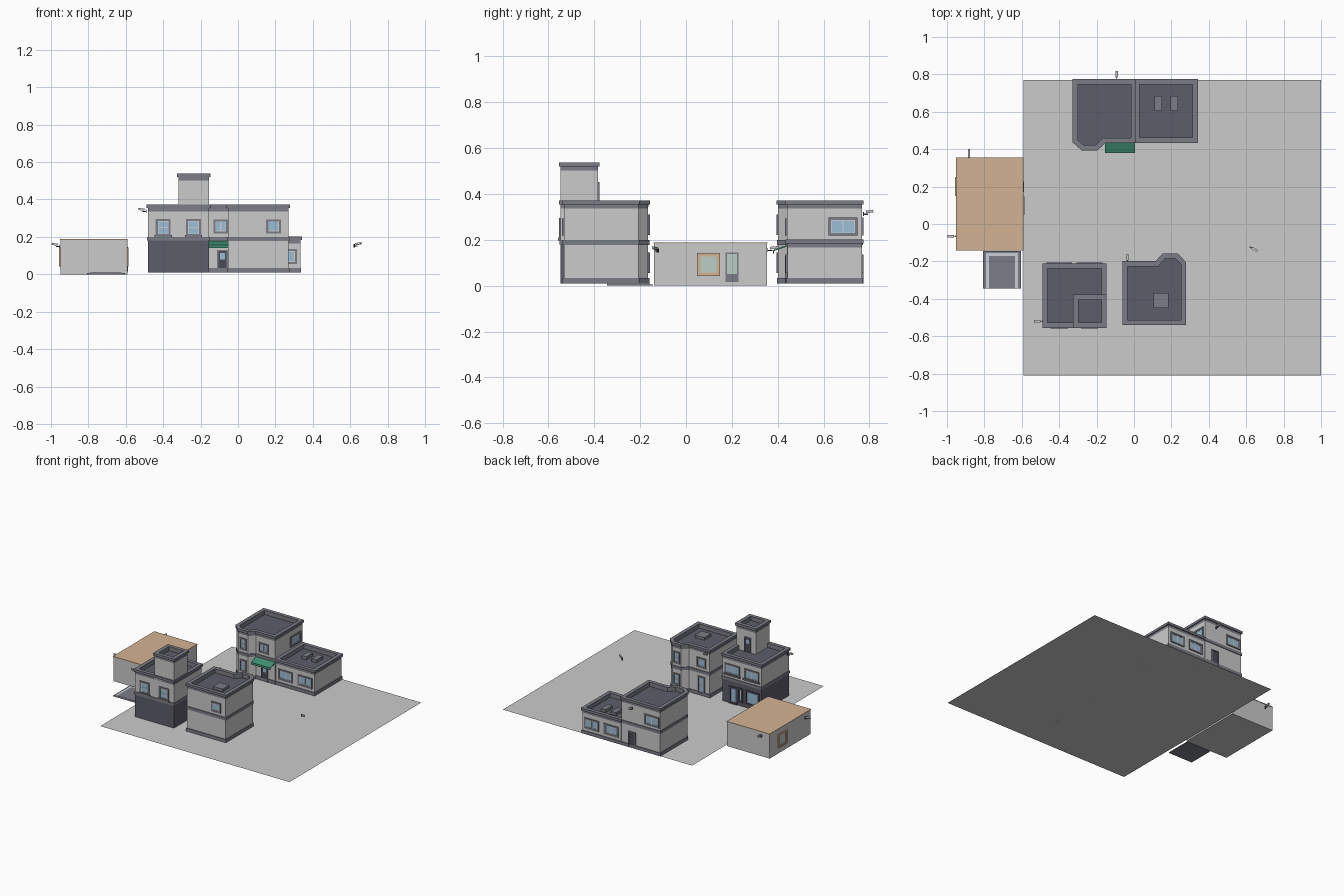
import bpy, bmesh
from math import radians
from mathutils import Matrix, Vector

if "Cube" in bpy.data.objects:
    bpy.data.objects.remove(bpy.data.objects["Cube"])


def mat(name, r, g, b):
    m = bpy.data.materials.new(name)
    m.diffuse_color = (r, g, b, 1)
    m.use_nodes = True
    m.node_tree.nodes["Principled BSDF"].inputs["Base Color"].default_value = m.diffuse_color
    return m


ROOF = mat("roof_slate", .11, .11, .145)
TRIM = mat("trim_grey", .20, .205, .24)
DARK = mat("door_dark", .07, .07, .095)
GLASS = mat("glass_blue", .33, .52, .66)
SASH = mat("sash_white", .6, .62, .66)
TAN = mat("tan", .65, .45, .29)
GREEN = mat("awning_green", .05, .28, .17)
PALE = mat("pale_glass", .5, .62, .56)


def finish(name, bm, m=None):
    me = bpy.data.meshes.new(name)
    bmesh.ops.recalc_face_normals(bm, faces=bm.faces)
    bm.to_mesh(me)
    bm.free()
    ob = bpy.data.objects.new(name, me)
    bpy.context.collection.objects.link(ob)
    if m:
        me.materials.append(m)
    return ob


def boxes(name, ranges, m=None, M=Matrix()):
    """Boxes given as (x0, x1, y0, y1, z0, z1), all in one object."""
    bm = bmesh.new()
    for x0, x1, y0, y1, z0, z1 in ranges:
        T = Matrix.Translation(((x0 + x1) / 2, (y0 + y1) / 2, (z0 + z1) / 2))
        S = Matrix.Diagonal((x1 - x0, y1 - y0, z1 - z0, 1))
        bmesh.ops.create_cube(bm, size=1, matrix=M @ T @ S)
    return finish(name, bm, m)


def offset(poly, d):
    out = []
    for i, p in enumerate(poly):
        a, p, c = Vector(poly[i - 1]), Vector(p), Vector(poly[(i + 1) % len(poly)])
        e, f = (p - a).normalized(), (c - p).normalized()
        n1, n2 = Vector((e.y, -e.x)), Vector((f.y, -f.x))
        out.append(p + (n1 + n2) * d / (1 + n1.dot(n2)))
    return out


def prism(name, poly, z0, z1, m=None):
    bm = bmesh.new()
    lo, hi = [[bm.verts.new((p[0], p[1], z)) for p in poly] for z in (z0, z1)]
    bm.faces.new(lo)
    bm.faces.new(hi)
    for i in range(len(poly)):
        bm.faces.new((lo[i - 1], lo[i], hi[i], hi[i - 1]))
    return finish(name, bm, m)


def ring(name, poly, d_out, d_in, z0, z1, m=None):
    bm = bmesh.new()
    sec = [(d_out, z0), (d_out, z1), (d_in, z1), (d_in, z0)]
    L = [[bm.verts.new((p.x, p.y, z)) for p in offset(poly, d)] for d, z in sec]
    for k in range(4):
        for i in range(len(poly)):
            bm.faces.new((L[k - 1][i - 1], L[k - 1][i], L[k][i], L[k][i - 1]))
    return finish(name, bm, m)


def block(name, poly, z0, top):
    """Walls, recessed roof deck and projecting parapet cap."""
    prism(name + "_walls", poly, z0, top - .036)
    prism(name + "_roof", offset(poly, -.01), top - .036, top - .032, ROOF)
    ring(name + "_parapet", poly, 0, -.02, top - .036, top - .018, TRIM)
    ring(name + "_parapet_cap", poly, .008, -.02, top - .018, top, TRIM)


def place(x, y, z, deg):
    # local -y points out of the wall; 0 = front, 90 = right, 180 = back
    return Matrix.Translation((x, y, z)) @ Matrix.Rotation(radians(deg), 4, 'Z')


def bars(w, h, t, depth):
    a, b = w / 2, h / 2
    return [(-a, a, -depth, .002, b - t, b), (-a, a, -depth, .002, -b, t - b),
            (-a, t - a, -depth, .002, t - b, b - t), (a - t, a, -depth, .002, t - b, b - t)]


def window(name, x, y, z, deg, w, h, panes=1, sill=False, cross=False, frame=TRIM, glass=GLASS):
    M = place(x, y, z, deg)
    extra = [(-w / 2 - .006, w / 2 + .006, -.012, 0, -h / 2 - .006, -h / 2 + .006)] if sill else []
    boxes(name + "_frame", bars(w, h, .011, .007) + extra, frame, M)
    iw, ih = w - .022, h - .022
    sash = bars(iw, ih, .004, .004)
    for i in range(1, panes):
        u = -iw / 2 + iw * i / panes
        sash.append((u - .003, u + .003, -.004, .002, -ih / 2, ih / 2))
    if cross:
        sash.append((-iw / 2, iw / 2, -.004, .002, -.002, .002))
    boxes(name + "_sash", sash, SASH if frame == TRIM else frame, M)
    boxes(name + "_glass", [(-iw / 2, iw / 2, -.002, .001, -ih / 2, ih / 2)], glass, M)


def door(name, x, y, z, deg, w=.045, h=.115, pane=True):
    M = place(x, y, z, deg)
    a = w / 2
    boxes(name + "_frame", [(-a - .006, -a, -.007, .002, 0, h + .006), (a, a + .006, -.007, .002, 0, h + .006),
                            (-a, a, -.007, .002, h, h + .006)], TRIM, M)
    boxes(name + "_leaf", [(-a, a, -.003, .002, 0, h)], DARK, M)
    if pane:
        boxes(name + "_pane", [(-a + .01, a - .01, -.005, 0, h * .6, h * .9)], GLASS, M)


def camera_unit(name, x, y, z, deg):
    M = place(x, y, z, deg)
    boxes(name + "_bracket", [(-.005, .005, -.003, 0, -.014, .004), (-.002, .002, -.022, 0, -.009, -.004)], DARK, M)
    T = M @ Matrix.Rotation(radians(-6), 4, 'X')
    boxes(name + "_body", [(-.005, .005, -.044, -.012, -.003, .006), (-.006, .006, -.047, -.012, .006, .008)], None, T)


def rect(x0, x1, y0, y1):
    return [(x0, y0), (x1, y0), (x1, y1), (x0, y1)]


G = .01
# Flat lot
bm = bmesh.new()
bm.faces.new([bm.verts.new((x, y, G)) for x, y in rect(-.59, 1, -.81, .77)])
finish("lot", bm)

# Shop with dark ground floor and stair tower
shop = rect(-.482, -.155, -.547, -.218)
prism("shop_ground_floor", shop, G, .185, ROOF)
block("shop", shop, .185, .372)
ring("shop_band", shop, .005, -.01, .18, .2, TRIM)
block("stair_tower", rect(-.317, -.155, -.547, -.385), .33, .538)
door("tower_door", -.25, -.385, .342, 180, .045, .105)
for i, x in enumerate((-.4, -.238)):
    window(f"shop_front_window_{i}", x, -.547, .25, 0, .08, .092, 1, True, True)
    window(f"shop_back_window_{i}", x, -.218, .265, 180, .125, .08, 2, True)
window("shop_display", -.405, -.218, .09, 180, .12, .11, 1, False, False, DARK)
window("shop_door", -.245, -.218, .075, 180, .07, .13, 1, False, False, DARK)
window("shop_side_light", -.305, -.218, .09, 180, .045, .11, 1, False, False, DARK)

# House with a bay at the back
house = [(-.054, -.533), (.27, -.533), (.27, -.207), (.23, -.165), (.158, -.165), (.118, -.207), (-.054, -.207)]
block("house", house, G, .372)
# Long house: tall half with a front bay, low wing
tall = [(-.32, .767), (-.32, .44), (-.277, .402), (-.198, .402), (-.158, .44), (.003, .44), (.003, .767)]
wing = rect(.01, .333, .442, .767)
block("long_house", tall, G, .372)
block("wing", wing, G, .202)
for n, p in (("house", house), ("long_house", tall)):
    ring(n + "_band", p, .005, -.01, .178, .2, TRIM)
for n, p in (("house", house), ("long_house", tall), ("wing", wing)):
    ring(n + "_plinth", p, .005, -.01, G, .034, TRIM)

# Roof hatches
boxes("house_hatch", [(.105, .185, -.45, -.37, .335, .36)], TRIM)
boxes("wing_vents", [(.11, .15, .605, .685, .165, .192), (.195, .235, .605, .685, .165, .192)], TRIM)

# House openings
window("house_front_window", .19, -.533, .256, 0, .078, .075)
window("house_entry_window", .015, -.207, .256, 180, .078, .075)
window("house_entry_door", .015, -.207, .085, 180, .06, .135, 1, False, True)
for i, z in enumerate((.1, .265)):
    window(f"house_bay_window_{i}", .194, -.165, z, 180, .055, .09, 1, False, True)
    window(f"long_bay_window_{i}", -.238, .402, z, 0, .055, .09, 1, False, True)

# Long house openings
window("long_entry_window", -.092, .44, .256, 0, .08, .075, 2)
door("long_entry_door", -.083, .44, G, 0)
window("long_side_window", .003, .685, .258, 90, .125, .08, 2)
window("long_back_window", -.25, .767, .258, 180, .125, .08, 2)
door("long_back_door", -.085, .767, G, 180, .05, .115, False)
for i, x in enumerate((.09, .255)):
    window(f"wing_front_window_{i}", x, .442, .095, 0, .12, .08, 2)
    window(f"wing_back_window_{i}", x, .767, .095, 180, .12, .08, 2)

# Green awning, sloping forward
boxes("awning", [(-.08, .08, -.062, 0, -.003, .003)], GREEN,
      Matrix.Translation((-.075, .44, .174)) @ Matrix.Rotation(radians(20), 4, 'X'))
boxes("awning_valance", [(-.155, .005, .38, .383, .14, .156)], GREEN)

# Tan-roofed cabin
boxes("cabin_walls", [(-.95, -.592, -.14, .353, 0, .183)])
boxes("cabin_roof", [(-.952, -.59, -.142, .355, .183, .188)], TAN)
window("cabin_right_window", -.592, .098, .093, 90, .1, .1, 1, False, False, TAN, PALE)
window("cabin_left_window", -.95, .2, .093, -90, .1, .1, 1, False, False, TAN, PALE)
Mc = place(-.592, .2, 0, 90)
boxes("cabin_door_leaf", [(-.028, .028, -.003, .002, .015, .145)], TRIM, Mc)
boxes("cabin_door_pane", [(-.022, .022, -.005, 0, .05, .138)], PALE, Mc)

# Stepped pad beside the cabin
boxes("pad_base", [(-.808, -.604, -.344, -.144, 0, .006)], TRIM)
boxes("pad_border", [(-.792, -.62, -.344, -.156, .006, .01)], SASH)
boxes("pad_panel", [(-.776, -.636, -.344, -.172, .01, .012)], TRIM)

# Wall cameras, one standing free
for i, c in enumerate([(-.952, -.065, .155, -90), (-.882, .355, .16, 180), (-.488, -.52, .342, -90),
                       (-.035, -.207, .342, 180), (-.092, .773, .318, 180), (.62, -.122, .158, 60)]):
    camera_unit(f"camera_{i}", *c)
